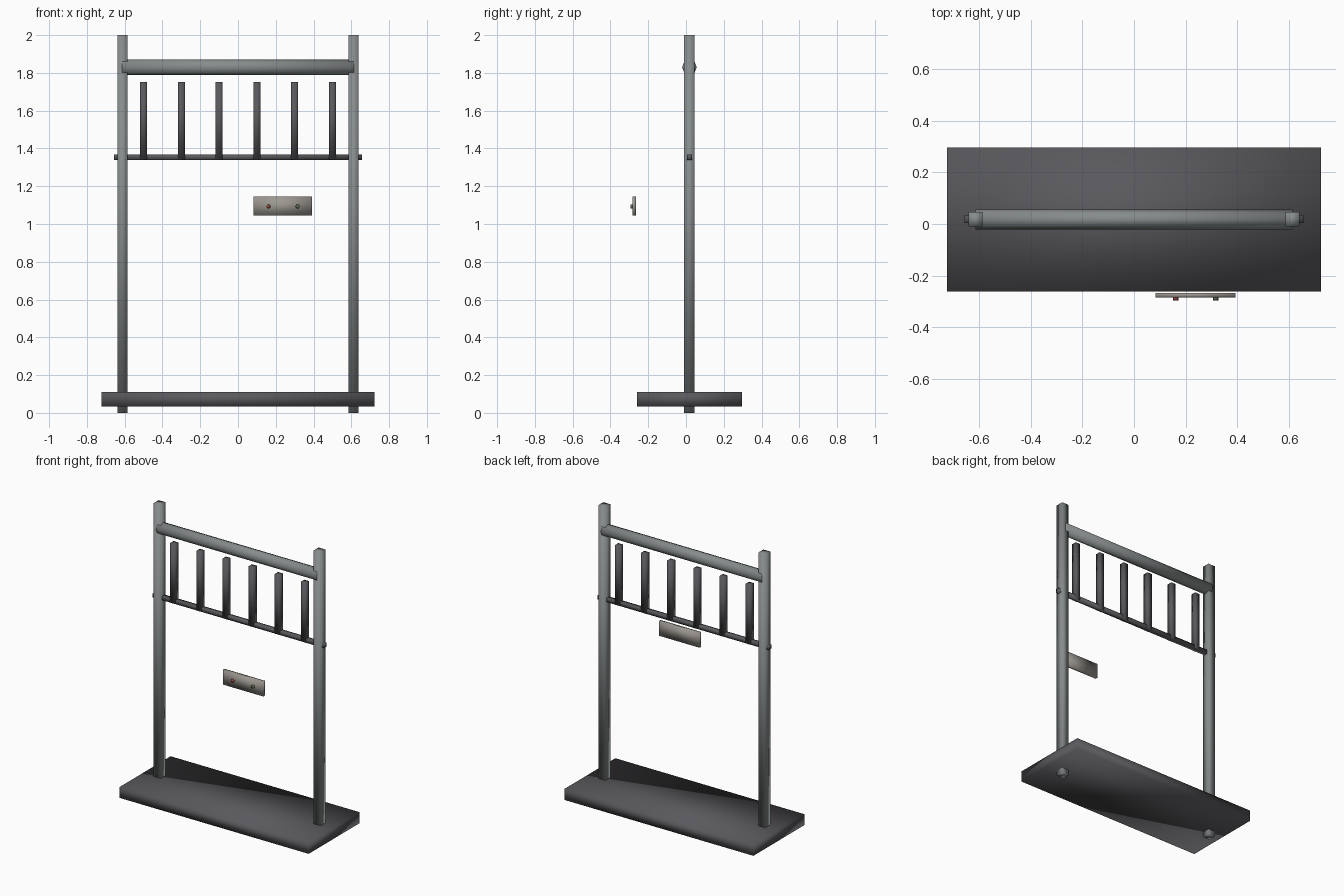
import bpy, math

if "Cube" in bpy.data.objects:
    bpy.data.objects.remove(bpy.data.objects["Cube"])

Y = 0.018  # centre plane of the frame


def material(name, rgb):
    m = bpy.data.materials.new(name)
    m.diffuse_color = (*rgb, 1)
    m.use_nodes = True
    m.node_tree.nodes["Principled BSDF"].inputs["Base Color"].default_value = m.diffuse_color
    return m


STEEL = material("light_steel", (0.24, 0.26, 0.26))
DARK = material("dark_metal", (0.10, 0.10, 0.11))
PLATE = material("panel_grey", (0.33, 0.31, 0.28))
RED = material("red_button", (0.30, 0.06, 0.05))
GREEN = material("green_button", (0.10, 0.15, 0.10))


def finish(o, name, mat):
    o.name = name
    o.data.materials.append(mat)
    bpy.ops.object.transform_apply(location=False, rotation=True, scale=True)
    bpy.ops.object.shade_smooth()
    return o


def box(name, centre, size, mat):
    bpy.ops.mesh.primitive_cube_add(size=1, location=centre)
    o = bpy.context.object
    o.scale = size
    return finish(o, name, mat)


def rod(name, centre, radius, length, rot, mat):
    bpy.ops.mesh.primitive_cylinder_add(vertices=8, radius=radius, depth=length,
                                        location=centre, rotation=rot)
    return finish(bpy.context.object, name, mat)


# base slab
box("base", (0, Y, 0.073), (1.446, 0.556, 0.076), DARK)

# two upright posts
for side, s in (("left", -1), ("right", 1)):
    box(side + "_post", (s * 0.612, Y, 1.0), (0.054, 0.055, 2.0), STEEL)

# round top beam and thin lower rail
beam = rod("top_beam", (0, Y, 1.83), 0.042, 1.226, (0, math.pi / 2, 0), STEEL)
beam.scale.y = 0.92
box("lower_rail", (0, Y, 1.353), (1.312, 0.028, 0.028), DARK)

# row of short upright bars standing on the rail
for i in range(6):
    box(f"bar_{i + 1}", (-0.5 + 0.2 * i, Y, 1.547), (0.037, 0.037, 0.412), DARK)

# control plate with two buttons
box("control_plate", (0.238, -0.275, 1.095), (0.31, 0.018, 0.102), PLATE)
for name, x, mat in (("red_button", 0.161, RED), ("green_button", 0.316, GREEN)):
    rod(name, (x, -0.286, 1.093), 0.011, 0.018, (math.pi / 2, 0, 0), mat)
